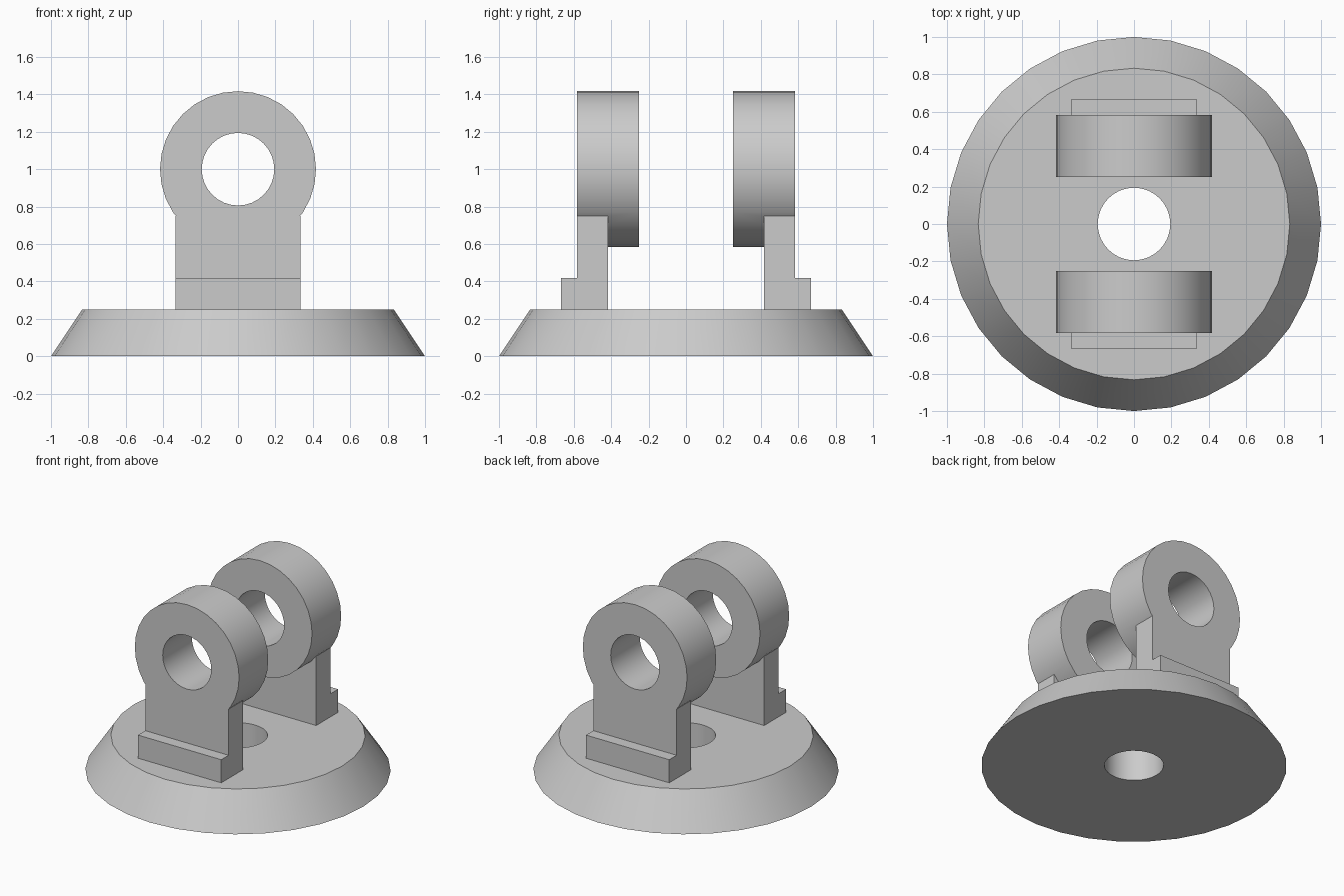
import bpy, bmesh, math
from mathutils import Matrix, Vector

cube = bpy.data.objects.get("Cube")
if cube:
    bpy.data.objects.remove(cube)

SEGMENTS = 32
HOLE = 0.194

grey = bpy.data.materials.new("plain grey")
grey.use_nodes = True
grey.diffuse_color = (0.6, 0.6, 0.6, 1)
grey.node_tree.nodes["Principled BSDF"].inputs["Base Color"].default_value = (0.6, 0.6, 0.6, 1)


def add_object(name, bm):
    bmesh.ops.recalc_face_normals(bm, faces=bm.faces)
    mesh = bpy.data.meshes.new(name)
    bm.to_mesh(mesh)
    bm.free()
    mesh.materials.append(grey)
    obj = bpy.data.objects.new(name, mesh)
    bpy.context.collection.objects.link(obj)
    return obj


def lathe(name, profile, matrix=Matrix()):
    """Closed (radius, height) profile swept around z, then placed."""
    bm = bmesh.new()
    rings = []
    for i in range(SEGMENTS):
        a = math.tau * i / SEGMENTS
        rings.append([bm.verts.new(matrix @ Vector((r * math.cos(a), r * math.sin(a), h)))
                      for r, h in profile])
    n = len(profile)
    for i in range(SEGMENTS):
        p, q = rings[i], rings[(i + 1) % SEGMENTS]
        for j in range(n):
            k = (j + 1) % n
            bm.faces.new((p[j], q[j], q[k], p[k]))
    return add_object(name, bm)


def prism(name, outline, half_width):
    """Closed (y, z) outline extruded symmetrically along x."""
    bm = bmesh.new()
    face = bm.faces.new([bm.verts.new((-half_width, y, z)) for y, z in outline])
    extruded = bmesh.ops.extrude_face_region(bm, geom=[face])["geom"]
    moved = [v for v in extruded if isinstance(v, bmesh.types.BMVert)]
    bmesh.ops.translate(bm, verts=moved, vec=(2 * half_width, 0, 0))
    return add_object(name, bm)


def smooth(obj):
    bpy.ops.object.select_all(action="DESELECT")
    obj.select_set(True)
    bpy.context.view_layer.objects.active = obj
    bpy.ops.object.shade_smooth_by_angle(angle=math.radians(30))


# Tapered round base with a centre hole
base = lathe("base", [(HOLE, 0), (1, 0), (0.833, 0.25), (HOLE, 0.25)])
smooth(base)

# Eyelet ring joined to its stepped post, once at the front and once at the back
for name, side in (("front", -1), ("back", 1)):
    place = Matrix.Translation((0, 0, 1)) @ Matrix.Rotation(math.pi / 2, 4, "X")
    depths = (-0.25 * side, -0.583 * side)
    ring = lathe(name + "_bracket",
                 [(HOLE, depths[0]), (0.417, depths[0]), (0.417, depths[1]), (HOLE, depths[1])],
                 place)
    steps = [(0.417, 0.25), (0.667, 0.25), (0.667, 0.417),
             (0.583, 0.417), (0.583, 0.75), (0.417, 0.75)]
    post = prism(name + "_post", [(y * side, z) for y, z in steps], 0.333)

    union = ring.modifiers.new("join post", "BOOLEAN")
    union.operation = "UNION"
    union.solver = "EXACT"
    union.object = post
    bpy.context.view_layer.objects.active = ring
    bpy.ops.object.modifier_apply(modifier=union.name)
    bpy.data.objects.remove(post)
    smooth(ring)
